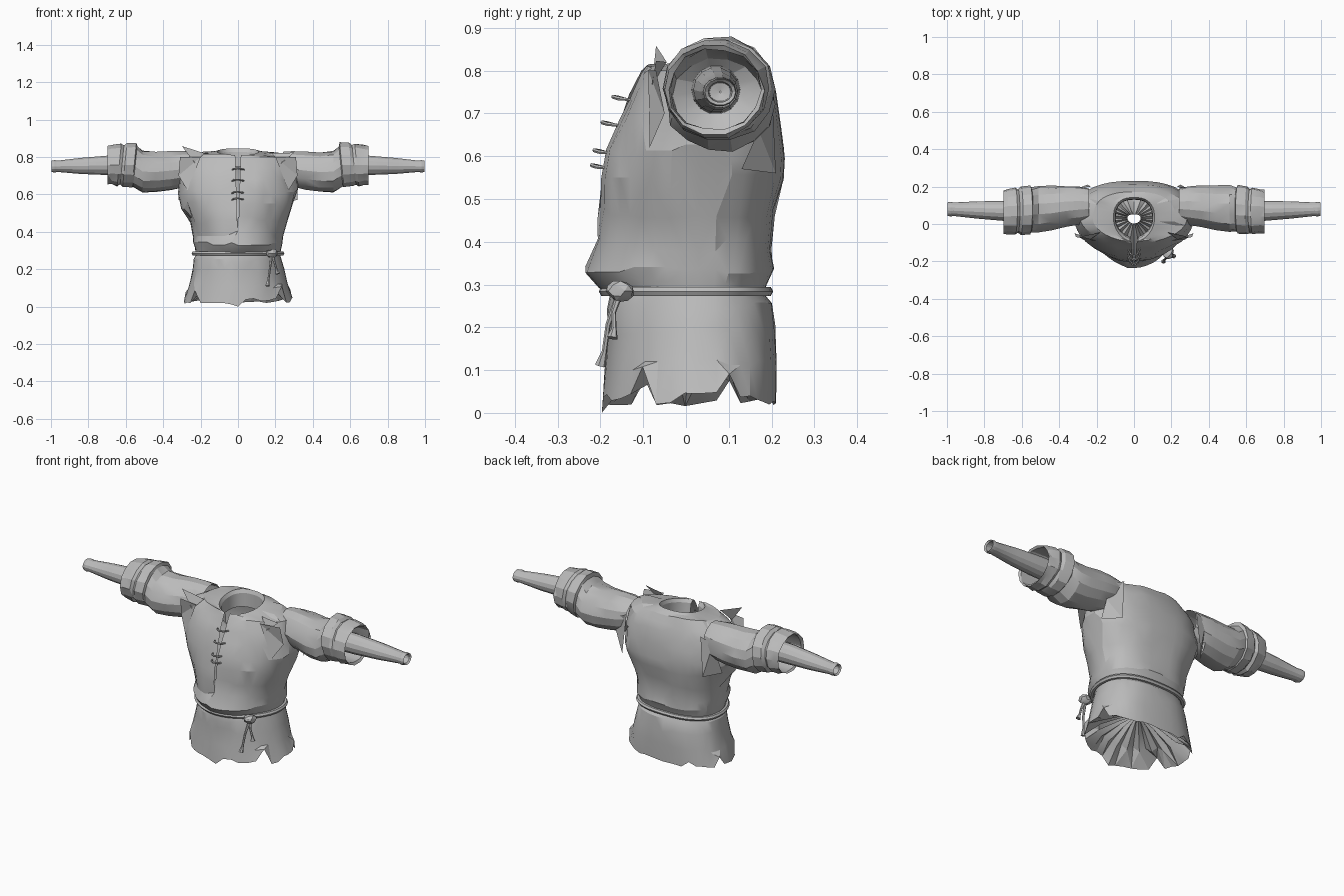
import bpy, bmesh, math, random
from mathutils import Vector

random.seed(4)
if "Cube" in bpy.data.objects:
    bpy.data.objects.remove(bpy.data.objects["Cube"], do_unlink=True)

cloth = bpy.data.materials.new("grey cloth")
cloth.use_nodes = True
GREY = (0.5, 0.5, 0.5, 1)
cloth.diffuse_color = GREY
cloth.node_tree.nodes["Principled BSDF"].inputs["Base Color"].default_value = GREY


def finish(ob, angle=20):
    ob.data.materials.append(cloth)
    bpy.ops.object.select_all(action="DESELECT")
    ob.select_set(True)
    bpy.context.view_layer.objects.active = ob
    bpy.ops.object.shade_smooth_by_angle(angle=math.radians(angle))
    return ob


def add_mesh(name, bm):
    me = bpy.data.meshes.new(name)
    bm.to_mesh(me)
    bm.free()
    ob = bpy.data.objects.new(name, me)
    bpy.context.collection.objects.link(ob)
    return finish(ob)


def loft(name, rings, skip=lambda row, col: False):
    """Skin closed rings of points, split into triangles for a creased look."""
    bm = bmesh.new()
    rows = [[bm.verts.new(p) for p in ring] for ring in rings]
    n = len(rows[0])
    for r in range(len(rows) - 1):
        for c in range(n):
            if not skip(r, c):
                d = (c + 1) % n
                bm.faces.new((rows[r][c], rows[r][d], rows[r + 1][d], rows[r + 1][c]))
    bmesh.ops.triangulate(bm, faces=bm.faces[:], quad_method="SHORT_EDGE")
    loose = [v for v in bm.verts if not v.link_faces]
    bmesh.ops.delete(bm, geom=loose, context="VERTS")
    return add_mesh(name, bm)


def cord(name, pts, radii, closed=False):
    """Rope along points, with one radius per point."""
    cu = bpy.data.curves.new(name, "CURVE")
    cu.dimensions = "3D"
    cu.bevel_depth = 1
    cu.bevel_resolution = 1
    cu.use_fill_caps = True
    sp = cu.splines.new("POLY")
    sp.points.add(len(pts) - 1)
    for p, co, r in zip(sp.points, pts, radii):
        p.co = (*co, 1)
        p.radius = r
    sp.use_cyclic_u = closed
    ob = bpy.data.objects.new(name, cu)
    bpy.context.collection.objects.link(ob)
    bpy.context.view_layer.objects.active = ob
    bpy.ops.object.select_all(action="DESELECT")
    ob.select_set(True)
    bpy.ops.object.convert(target="MESH")
    return finish(bpy.context.object)


def patch(name, pts):
    bm = bmesh.new()
    bm.faces.new([bm.verts.new(p) for p in pts])
    bmesh.ops.triangulate(bm, faces=bm.faces[:])
    return add_mesh(name, bm)


# Body cross-section: tapered chest in front, squarer back
N, MID = 40, 0.03


def section(z, half, front, back, tilt=0, wobble=0.0):
    ring = []
    for i in range(N):
        t = 2 * math.pi * i / N
        s, c = math.sin(t), math.cos(t)
        power = 2 / 1.9 if c > 0 else 2 / 2.5
        x = half * math.copysign(abs(s) ** power, s)
        depth = MID - front if c > 0 else back - MID
        y = MID - depth * math.copysign(abs(c) ** power, c)
        if i % 3 == 0:
            k = 1 + random.uniform(-wobble, wobble)
            dz = random.uniform(-wobble, wobble)
        ring.append(Vector((x * k, MID + (y - MID) * k, z + dz + tilt * (y - MID))))
    return ring


# Torso from belt to neckline, with a laced slit in the chest
torso_rings = [
    (0.27, 0.222, -0.175, 0.18, 0, 0), (0.30, 0.228, -0.205, 0.188, 0, 0.01),
    (0.335, 0.238, -0.236, 0.205, 0, 0.012), (0.39, 0.242, -0.207, 0.2, 0, 0.018),
    (0.46, 0.26, -0.205, 0.207, 0, 0.02), (0.54, 0.298, -0.198, 0.226, 0, 0.02),
    (0.61, 0.318, -0.185, 0.228, 0, 0.02), (0.68, 0.315, -0.16, 0.221, 0, 0.02),
    (0.74, 0.305, -0.133, 0.21, 0, 0.015), (0.79, 0.285, -0.106, 0.192, 0, 0.012),
    (0.815, 0.22, -0.095, 0.172, 0.06, 0.008), (0.822, 0.14, -0.094, 0.15, 0.12, 0),
    (0.828, 0.11, -0.095, 0.142, 0.16, 0), (0.81, 0.1, -0.08, 0.132, 0.16, 0),
    (0.74, 0.098, -0.07, 0.13, 0.1, 0)]
rings = [section(*r) for r in torso_rings]
SLIT = 4
for r in range(SLIT, len(rings)):
    gap = 0.004 + 0.002 * (r - SLIT)
    rings[r][1].x, rings[r][-1].x = gap, -gap
loft("tunic_torso", rings, lambda r, c: r >= SLIT and c in (0, N - 1))

# Skirt with torn notches round the hem
skirt = [section(0.275, 0.225, -0.178, 0.185), section(0.25, 0.235, -0.185, 0.2, 0, 0.01),
         section(0.19, 0.247, -0.185, 0.212, 0, 0.015), section(0.11, 0.268, -0.19, 0.214, 0, 0.015)]
hem = section(0.02, 0.29, -0.198, 0.212, 0, 0.01)
notches = {6: 0.085, 12: 0.05, N - 6: 0.07, N - 12: 0.05, N - 17: 0.03}
for i, p in enumerate(hem):
    p.z += notches.get(i, random.uniform(-0.004, 0.01))
    p.z += max(p.x, 0) * 0.05
hem[0].z = 0.0
skirt.append(hem)
loft("tunic_skirt", skirt)

# Lining gathered in folds from the hem to a closed point inside the skirt
centre = Vector((0, MID, 0))
lining = [[p.copy() for p in hem]]
for scale, rise in ((0.72, 0.06), (0.35, 0.12), (0.12, 0.15)):
    ring = [centre + (p - centre) * scale for p in hem]
    for i, p in enumerate(ring):
        p.z = 0.02 + rise + 0.02 * (i % 2)
    lining.append(ring)
loft("skirt_lining", lining)

# Belt, knot and hanging ends
belt = section(0.284, 0.236, -0.192, 0.192)
cord("rope_belt", belt, [0.012] * N, True)
KNOT = Vector((0.182, -0.153, 0.285))
bm = bmesh.new()
bmesh.ops.create_icosphere(bm, subdivisions=2, radius=0.033)
for v in bm.verts:
    v.co = v.co * random.uniform(0.85, 1.1)
    v.co.z *= 0.75
    v.co += KNOT
add_mesh("belt_knot", bm)
for i, (x, y, z) in enumerate([(0.158, -0.2, 0.11), (0.213, -0.172, 0.175)]):
    end = Vector((x, y, z))
    cord(f"belt_end_{i}", [KNOT, KNOT.lerp(end, 0.45) - Vector((0, 0.008, 0)),
                           KNOT.lerp(end, 0.8), end], [0.009, 0.006, 0.006, 0.013])

# Chest lacing: bowed loops standing off the slit
for i, (z, y) in enumerate([(0.735, -0.14), (0.675, -0.165), (0.61, -0.184), (0.575, -0.19)]):
    cord(f"lace_loop_{i}", [(-0.035, y + 0.015, z - 0.006), (-0.02, y - 0.018, z + 0.002),
                            (0, y - 0.03, z + 0.004), (0.02, y - 0.018, z),
                            (0.035, y + 0.015, z - 0.004)], [0.003, 0.005, 0.005, 0.005, 0.003])

# Sleeves: position along the arm, centre y and z, radius in y and z, lean
sleeve_rings = [
    (0.24, 0.1, 0.745, 0.09, 0.085, 0), (0.29, 0.1, 0.735, 0.102, 0.098, 0),
    (0.36, 0.095, 0.727, 0.11, 0.104, 0), (0.44, 0.085, 0.719, 0.12, 0.108, 0),
    (0.51, 0.08, 0.722, 0.126, 0.112, 0), (0.55, 0.077, 0.75, 0.12, 0.112, 0.1),
    (0.555, 0.077, 0.757, 0.13, 0.122, 0.1), (0.605, 0.073, 0.758, 0.128, 0.118, 0.1),
    (0.62, 0.07, 0.758, 0.118, 0.106, 0.1), (0.635, 0.07, 0.758, 0.126, 0.116, 0.1),
    (0.675, 0.068, 0.758, 0.12, 0.108, 0), (0.698, 0.065, 0.755, 0.115, 0.104, 0),
    (0.69, 0.067, 0.755, 0.108, 0.096, 0), (0.6, 0.07, 0.755, 0.108, 0.097, 0),
    (0.53, 0.075, 0.74, 0.105, 0.09, 0), (0.5, 0.07, 0.75, 0.05, 0.05, 0)]
# Inner sleeve tube with a hollow wrist
forearm_rings = [
    (0.5, 0.07, 0.755, 0.057, 0.057, 0), (0.7, 0.07, 0.755, 0.053, 0.053, 0),
    (0.84, 0.075, 0.752, 0.046, 0.044, 0), (0.965, 0.079, 0.75, 0.036, 0.031, 0),
    (0.98, 0.079, 0.75, 0.039, 0.034, 0), (0.998, 0.08, 0.75, 0.036, 0.031, 0),
    (0.99, 0.08, 0.75, 0.028, 0.024, 0), (0.93, 0.08, 0.75, 0.025, 0.022, 0),
    (0.925, 0.08, 0.75, 0.002, 0.002, 0)]


def arm_part(name, side, table, count, wobble):
    rings = []
    for x, cy, cz, ry, rz, lean in table:
        ring = []
        for i in range(count):
            t = -side * 2 * math.pi * i / count
            k = 1 + random.uniform(-wobble, wobble)
            dz = rz * k * math.sin(t)
            ring.append(Vector((side * (x - lean * dz), cy + ry * k * math.cos(t), cz + dz)))
        rings.append(ring)
    return loft(name, rings)


for side, label in ((1, "left"), (-1, "right")):
    arm_part(f"{label}_sleeve", side, sleeve_rings, 14, 0.035)
    arm_part(f"{label}_forearm", side, forearm_rings, 14, 0)
    # Torn cloth round the armhole
    lift = 0.0 if side < 0 else -0.035
    patch(f"{label}_shoulder_tear", [(side * 0.3, -0.07, 0.858 + lift), (side * 0.18, -0.045, 0.82),
                                     (side * 0.23, -0.08, 0.765)])
    patch(f"{label}_front_panel", [(side * 0.2, -0.088, 0.8), (side * 0.31, -0.07, 0.8),
                                   (side * 0.318, -0.05, 0.7), (side * 0.27, -0.085, 0.62)])
    patch(f"{label}_back_panel", [(side * 0.23, 0.2, 0.78), (side * 0.3, 0.19, 0.75),
                                  (side * 0.318, 0.17, 0.66), (side * 0.318, 0.13, 0.57),
                                  (side * 0.25, 0.21, 0.56)])
